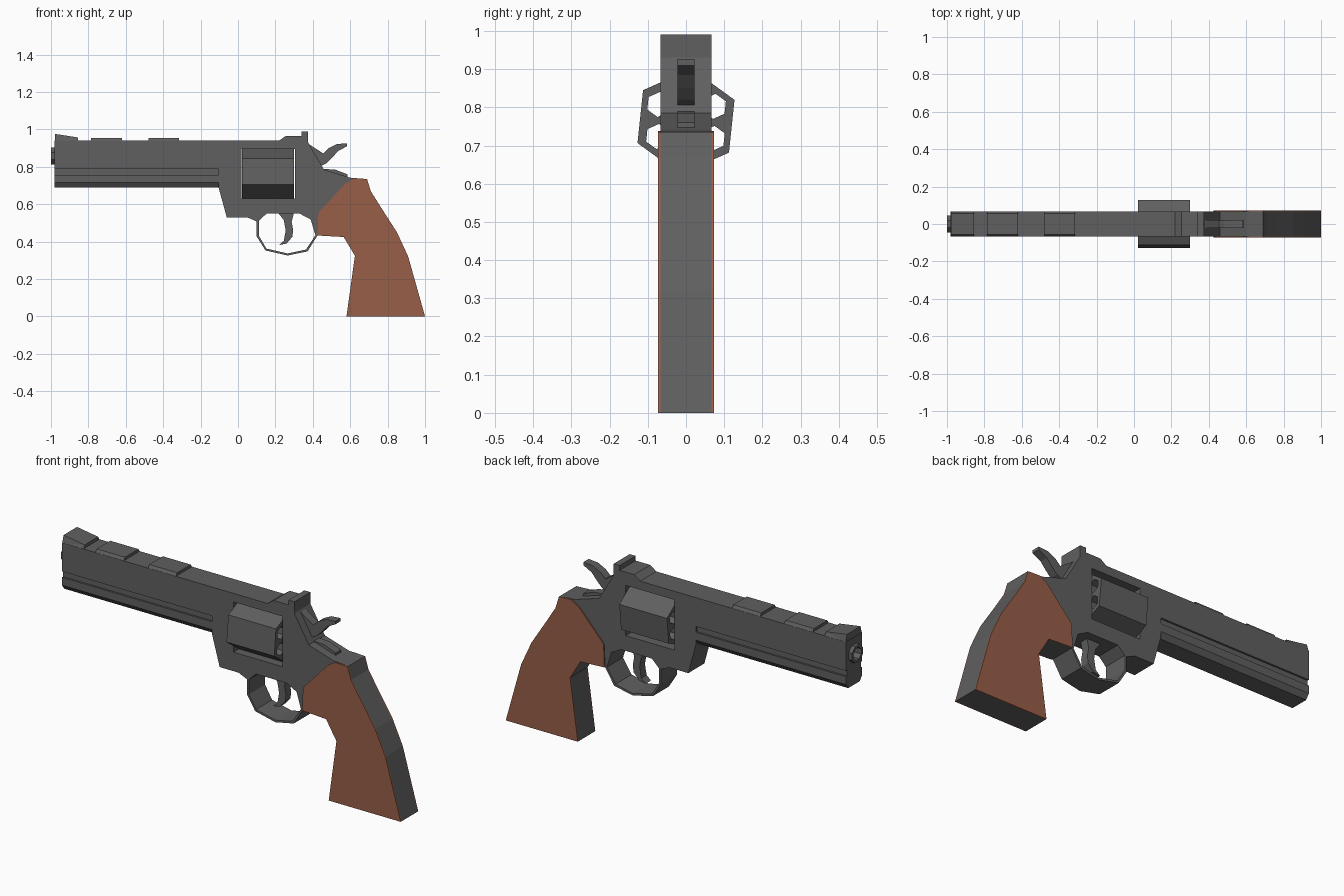
import bpy, bmesh, math
from mathutils import Matrix

if "Cube" in bpy.data.objects:
    bpy.data.objects.remove(bpy.data.objects["Cube"])


def material(name, rgb):
    m = bpy.data.materials.new(name)
    m.diffuse_color = (*rgb, 1)
    m.use_nodes = True
    m.node_tree.nodes["Principled BSDF"].inputs["Base Color"].default_value = m.diffuse_color
    return m


STEEL = material("dark_steel", (0.115, 0.115, 0.115))
WOOD = material("brown_wood", (0.31, 0.113, 0.064))

# profile axes: SIDE maps (x, z) and extrudes along y, SECTION maps (y, z) and extrudes along x
SIDE = Matrix(((1, 0, 0), (0, 0, -1), (0, 1, 0))).to_4x4()
SECTION = Matrix(((0, 0, 1), (1, 0, 0), (0, 1, 0))).to_4x4()


def prism(name, loops, axes, lo, hi, mat=STEEL):
    """Extrude an outline (first loop) with holes (other loops) from lo to hi."""
    curve = bpy.data.curves.new(name, 'CURVE')
    curve.dimensions = '2D'
    curve.fill_mode = 'BOTH'
    curve.extrude = (hi - lo) / 2
    for loop in loops:
        s = curve.splines.new('POLY')
        s.points.add(len(loop) - 1)
        for p, (u, v) in zip(s.points, loop):
            p.co = (u, v, 0, 1)
        s.use_cyclic_u = True
    tmp = bpy.data.objects.new(name + "_curve", curve)
    bpy.context.collection.objects.link(tmp)
    bpy.context.view_layer.update()
    dg = bpy.context.evaluated_depsgraph_get()
    mesh = bpy.data.meshes.new_from_object(tmp.evaluated_get(dg))
    bpy.data.objects.remove(tmp)
    mid = (lo + hi) / 2
    bm = bmesh.new()
    bm.from_mesh(mesh)
    bmesh.ops.remove_doubles(bm, verts=bm.verts, dist=1e-4)
    bm.transform(axes @ Matrix.Translation((0, 0, mid)))
    bmesh.ops.recalc_face_normals(bm, faces=bm.faces)
    for f in bm.faces:
        f.smooth = False
    bm.to_mesh(mesh)
    bm.free()
    mesh.name = name
    mesh.materials.clear()
    mesh.materials.append(mat)
    ob = bpy.data.objects.new(name, mesh)
    bpy.context.collection.objects.link(ob)
    return ob


def ngon(cy, cz, r, n, start=0):
    return [(cy + r * math.cos(math.radians(start + 360 * i / n)),
             cz + r * math.sin(math.radians(start + 360 * i / n))) for i in range(n)]


W = 0.067        # half width of frame and barrel
TOP = 0.94       # top of barrel

# grip back and front edges, shared by the frame and the wooden panels
grip_edge = [(0.69, 0.735), (0.71, 0.67), (0.76, 0.59), (0.85, 0.45), (0.91, 0.32),
             (1.0, 0), (0.58, 0), (0.625, 0.325), (0.565, 0.425), (0.425, 0.433)]

# frame with trigger guard, cut through by the cylinder window and the guard opening
frame = [(-0.104, 0.69), (-0.104, TOP), (0.22, TOP), (0.255, 0.965), (0.34, 0.965),
         (0.34, 0.99), (0.375, 0.99), (0.375, 0.93), (0.46, 0.785), (0.60, 0.742)]
frame += grip_edge
frame += [(0.372, 0.348), (0.265, 0.326), (0.147, 0.353), (0.10, 0.428), (0.10, 0.508),
          (0.05, 0.53), (-0.06, 0.53)]
window = [(0.02, 0.63), (0.305, 0.63), (0.305, 0.895), (0.02, 0.895)]
guard_hole = [(0.111, 0.51), (0.152, 0.55), (0.329, 0.55), (0.388, 0.52), (0.414, 0.435),
              (0.364, 0.358), (0.265, 0.337), (0.152, 0.363), (0.111, 0.432)]
prism("frame", [frame, window, guard_hole], SIDE, -W, W)

# wooden grip panels
panel = [(0.425, 0.433), (0.43, 0.555), (0.575, 0.712), (0.62, 0.738)] + grip_edge[:-1]
for name, lo, hi in (("grip_panel_front", W - 0.001, 0.073), ("grip_panel_back", -0.073, 0.001 - W)):
    prism(name, [panel], SIDE, lo, hi, WOOD)

# barrel with side grooves, chamfered underside and bore
half = [(0.048, 0.69), (W, 0.716), (W, 0.757), (W - 0.01, 0.757),
        (W - 0.01, 0.788), (W, 0.788), (W, TOP)]
section = half + [(-y, z) for y, z in reversed(half)]
bore = ngon(0, 0.858, 0.034, 8, 22.5)
prism("barrel", [section, bore], SECTION, -0.98, -0.104)
prism("muzzle_ring", [ngon(0, 0.858, 0.048, 8, 22.5), bore], SECTION, -1.0, -0.975)

# hexagonal cylinder with six open chambers
cz, turn = 0.763, 24
chambers = [ngon(y, z, 0.033, 6, turn) for y, z in ngon(0, cz, 0.084, 6, turn + 4)]
prism("cylinder", [ngon(0, cz, 0.139, 6, turn)] + chambers, SECTION, 0.022, 0.30)


# front sight and top ribs: blocks narrowing towards the top
def rib(name, x0, x1, z0, z1):
    ob = prism(name, [[(x0, TOP - 0.002), (x1, TOP - 0.002), (x1, z1), (x0, z0)]], SIDE, -W, W)
    for v in ob.data.vertices:
        if v.co.z > TOP:
            v.co.y *= 0.84


rib("front_sight", -0.978, -0.855, 0.976, 0.957)
rib("rear_rib", -0.478, -0.315, 0.955, 0.955)
rib("middle_rib", -0.785, -0.62, 0.955, 0.955)

# hammer, trigger and the small ridge behind the hammer
hammer = [(0.36, 0.915), (0.378, 0.922), (0.42, 0.895), (0.455, 0.872), (0.485, 0.9),
          (0.53, 0.922), (0.583, 0.926), (0.583, 0.91), (0.535, 0.885), (0.505, 0.85),
          (0.475, 0.82), (0.445, 0.805), (0.40, 0.80)]
trigger = [(0.21, 0.56), (0.245, 0.515), (0.255, 0.46), (0.245, 0.405), (0.22, 0.382),
           (0.26, 0.39), (0.29, 0.425), (0.295, 0.46), (0.287, 0.505), (0.30, 0.56)]
ridge = [(0.44, 0.77), (0.458, 0.789), (0.52, 0.785), (0.585, 0.76), (0.585, 0.73)]
for name, outline in (("hammer", hammer), ("trigger", trigger), ("tang_ridge", ridge)):
    prism(name, [outline], SIDE, -0.022, 0.022)
